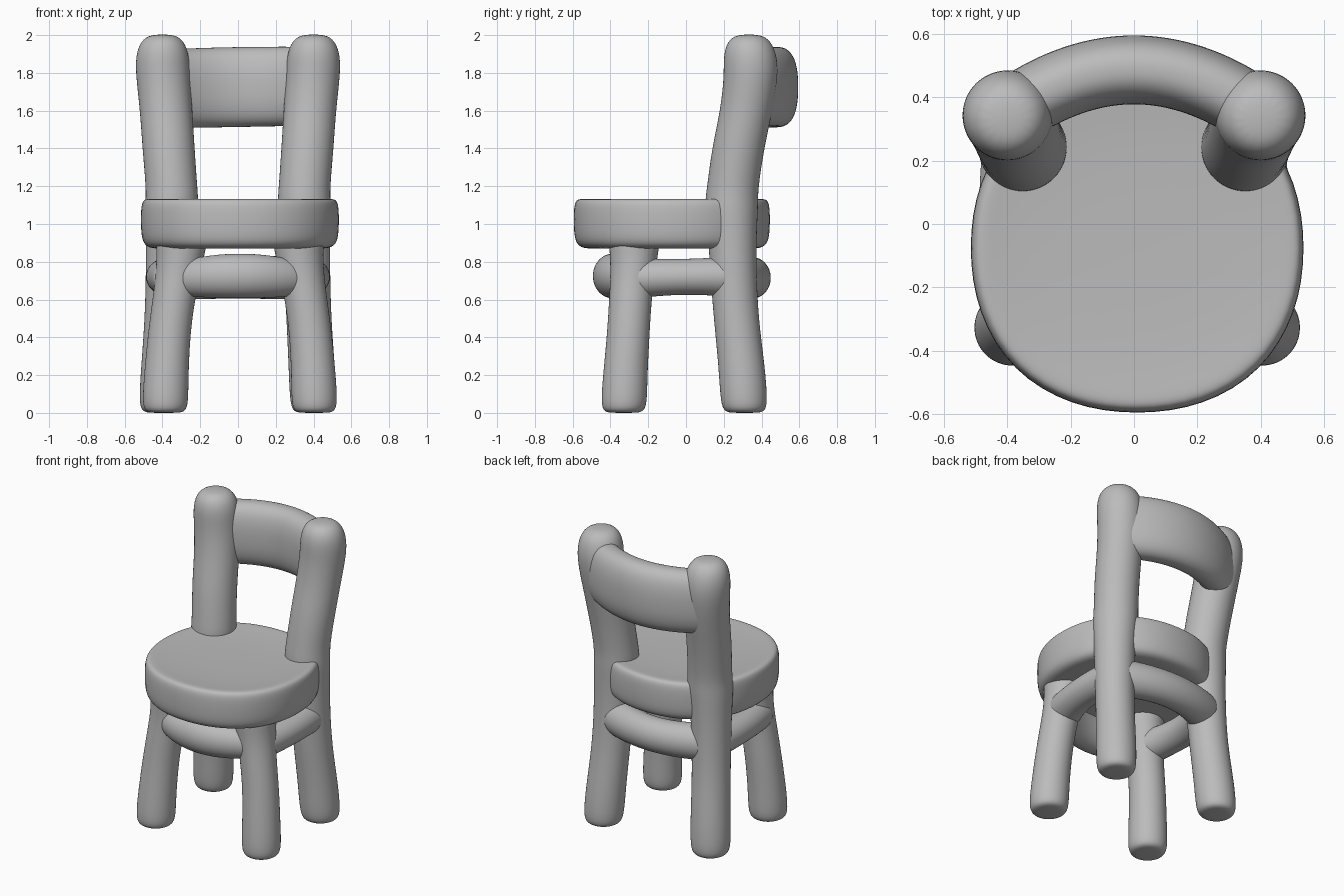
import bpy, bmesh, math
from mathutils import Vector

cube = bpy.data.objects.get("Cube")
if cube:
    bpy.data.objects.remove(cube, do_unlink=True)

clay = bpy.data.materials.new("clay grey")
clay.use_nodes = True
clay.diffuse_color = (0.5, 0.5, 0.5, 1)
clay.node_tree.nodes["Principled BSDF"].inputs["Base Color"].default_value = clay.diffuse_color

SIDES = 16
SWELL = 1.026   # makes up for the shrinkage of the subdivided cage
UP = Vector((0, 0, 1))


def ring(center, u, v, power=2.0):
    """Superellipse of points around center, spanned by the half axes u and v."""
    points = []
    for i in range(SIDES):
        a = math.tau * i / SIDES
        c, s = math.cos(a), math.sin(a)
        k = (abs(c) ** power + abs(s) ** power) ** (-1 / power) * SWELL
        points.append(Vector(center) + u * c * k + v * s * k)
    return points


def loft(name, rings):
    """Skin the rings, close both ends and smooth the result."""
    bm = bmesh.new()
    loops = [[bm.verts.new(p) for p in r] for r in rings]
    for a, b in zip(loops, loops[1:]):
        for i in range(SIDES):
            j = (i + 1) % SIDES
            bm.faces.new((a[i], a[j], b[j], b[i]))
    bm.faces.new(loops[0][::-1])
    bm.faces.new(loops[-1])
    bmesh.ops.recalc_face_normals(bm, faces=bm.faces)
    for f in bm.faces:
        f.smooth = True
    mesh = bpy.data.meshes.new(name)
    bm.to_mesh(mesh)
    bm.free()
    mesh.materials.append(clay)
    obj = bpy.data.objects.new(name, mesh)
    bpy.context.collection.objects.link(obj)
    mod = obj.modifiers.new("smooth", 'SUBSURF')
    mod.levels = mod.render_levels = 2
    return obj


def upright(name, side, shift, stations):
    """Post of level rings; stations are (x, y, z, radius)."""
    loft(name, [ring((side * x + shift, y, z), Vector((r, 0, 0)), Vector((0, r, 0)))
                for x, y, z, r in stations])


def rail(name, start, middle, end, thick, tall, flare=0.0, power=2.0, steps=10):
    """Bowed bar through three points, flaring where it meets the posts."""
    start, middle, end = Vector(start), Vector(middle), Vector(end)
    control = middle * 2 - (start + end) / 2
    rings = []
    for i in range(steps + 1):
        t = i / steps
        p = start * (1 - t) ** 2 + control * 2 * t * (1 - t) + end * t * t
        along = (control - start) * (1 - t) + (end - control) * t
        across = along.cross(UP).normalized()
        grow = 1 + flare * (2 * t - 1) ** 2
        rings.append(ring(p, across * thick * grow, UP * tall * grow, power))
    loft(name, rings)


# Seat: a thick rounded slab with a shallow dish on top
seat_profile = [(0.40, 0.875), (0.78, 0.87), (0.91, 0.87), (0.985, 0.90), (1.0, 0.98),
                (1.0, 1.07), (0.985, 1.125), (0.93, 1.135), (0.80, 1.125), (0.40, 1.115)]
loft("seat", [ring((0.01, -0.075, z), Vector((0.52 * s, 0, 0)), Vector((0, 0.515 * s, 0)), 2.3)
              for s, z in seat_profile])

# Legs and back posts
front_leg = [(0.395, -0.33, 0.0, 0.06), (0.395, -0.33, 0.005, 0.105), (0.395, -0.328, 0.05, 0.122),
             (0.39, -0.322, 0.2, 0.117), (0.375, -0.305, 0.42, 0.112), (0.35, -0.295, 0.6, 0.112),
             (0.325, -0.28, 0.75, 0.118), (0.31, -0.275, 0.87, 0.13), (0.31, -0.27, 0.95, 0.14)]
back_post = [(0.40, 0.31, 0.0, 0.06), (0.40, 0.31, 0.005, 0.105), (0.40, 0.308, 0.05, 0.125),
             (0.39, 0.295, 0.25, 0.122), (0.375, 0.265, 0.5, 0.118), (0.365, 0.25, 0.75, 0.122),
             (0.36, 0.245, 0.95, 0.128), (0.35, 0.24, 1.10, 0.142), (0.35, 0.245, 1.18, 0.135),
             (0.368, 0.275, 1.4, 0.138), (0.38, 0.32, 1.6, 0.138), (0.397, 0.345, 1.78, 0.143),
             (0.40, 0.34, 1.89, 0.142), (0.40, 0.335, 1.97, 0.115), (0.40, 0.333, 2.005, 0.06)]
for label, side in (("left", 1), ("right", -1)):
    upright("front_leg_" + label, side, 0.01, front_leg)
    upright("back_post_" + label, side, 0.0, back_post)
    rail("side_stretcher_" + label, (side * 0.33, -0.29, 0.71), (side * 0.385, -0.02, 0.72),
         (side * 0.36, 0.26, 0.72), 0.10, 0.095, 0.15)

# Front and back stretchers
rail("front_stretcher", (-0.32, -0.28, 0.71), (0.01, -0.39, 0.725), (0.34, -0.28, 0.71),
     0.105, 0.118, -0.25)
rail("back_stretcher", (-0.36, 0.25, 0.72), (0, 0.35, 0.715), (0.36, 0.25, 0.72),
     0.10, 0.11, 0.1)

# Curved backrest between the posts
rail("backrest", (-0.42, 0.33, 1.715), (0, 0.487, 1.725), (0.42, 0.33, 1.73),
     0.107, 0.208, -0.02, 2.8, 12)
